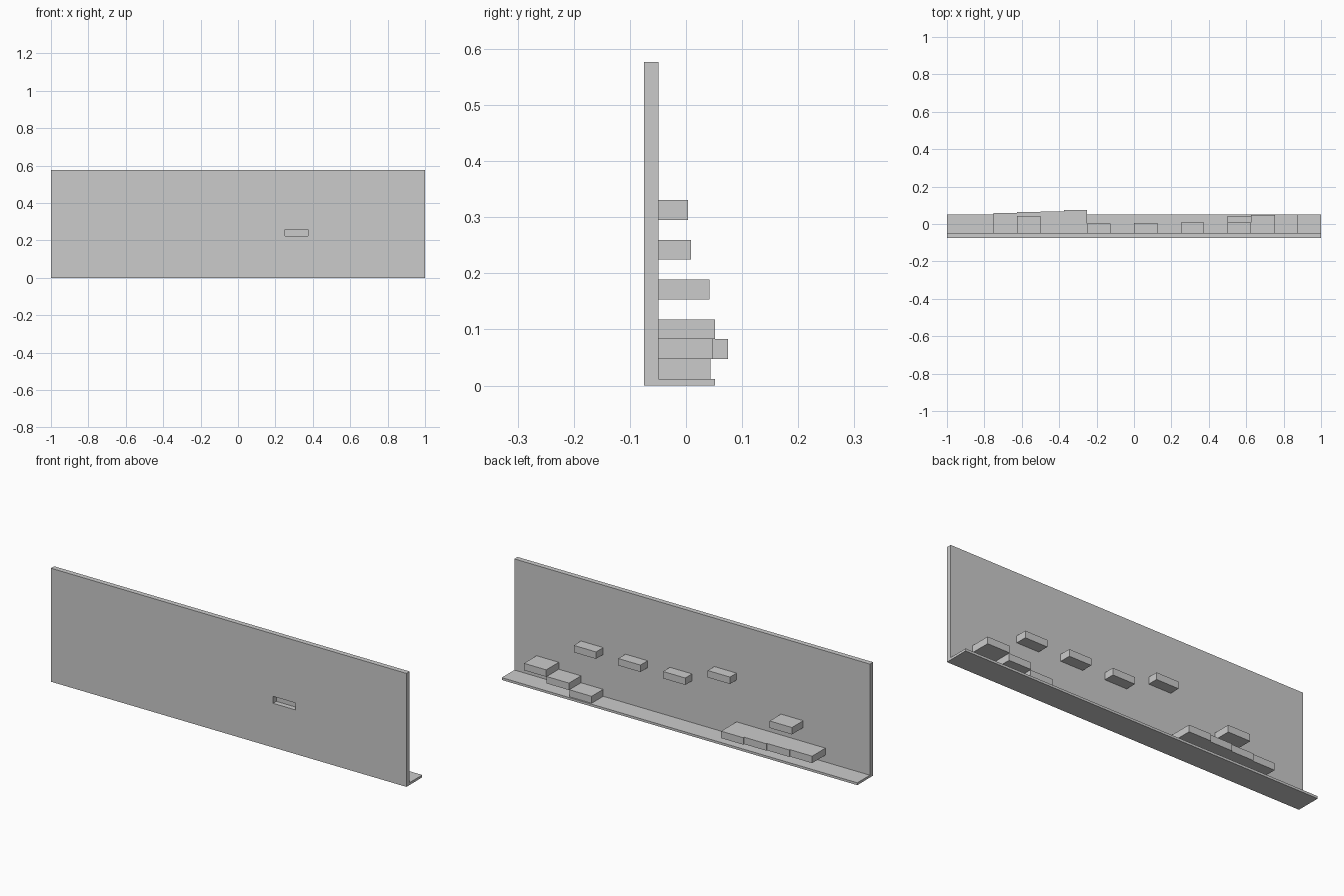
import bpy, bmesh

if "Cube" in bpy.data.objects:
    bpy.data.objects.remove(bpy.data.objects["Cube"])

WALL_FRONT, WALL_BACK = -0.075, -0.049
UNIT_W, UNIT_H = 0.125, 0.0354


def box(name, x0, x1, y0, y1, z0, z1):
    bm = bmesh.new()
    bmesh.ops.create_cube(bm, size=1)
    for v in bm.verts:
        v.co.x = x1 if v.co.x > 0 else x0
        v.co.y = y1 if v.co.y > 0 else y0
        v.co.z = z1 if v.co.z > 0 else z0
    mesh = bpy.data.meshes.new(name)
    bm.to_mesh(mesh)
    bm.free()
    obj = bpy.data.objects.new(name, mesh)
    bpy.context.collection.objects.link(obj)
    return obj


def row_z(row):
    return 0.012 + row * UNIT_H


# Back wall and floor ledge
wall = box("wall", -1, 1, WALL_FRONT, WALL_BACK, 0, 0.577)
box("floor_ledge", -1, 1, WALL_BACK, 0.052, 0, 0.012)

# Slot cut through the wall in front of one platform
slot = box("slot_cutter", 0.25, 0.375, -0.1, 0, row_z(6), row_z(7))
cut = wall.modifiers.new("slot", 'BOOLEAN')
cut.operation = 'DIFFERENCE'
cut.solver = 'EXACT'
cut.object = slot
slot.hide_render = True
slot.hide_set(True)

# Platforms: left edge, row, outer depth
platforms = [
    (-0.75, 1, 0.058), (-0.625, 1, 0.063), (-0.5, 1, 0.068), (-0.375, 1, 0.075),
    (-0.625, 4, 0.042),
    (-0.25, 8, 0.004), (0.0, 6, 0.006), (0.25, 6, 0.009), (0.5, 6, 0.009),
    (0.5, 0, 0.044), (0.625, 1, 0.048), (0.75, 2, 0.052),
]
for i, (x, row, depth) in enumerate(platforms, 1):
    box(f"platform_{i}", x, x + UNIT_W, WALL_BACK, depth, row_z(row), row_z(row + 1))
